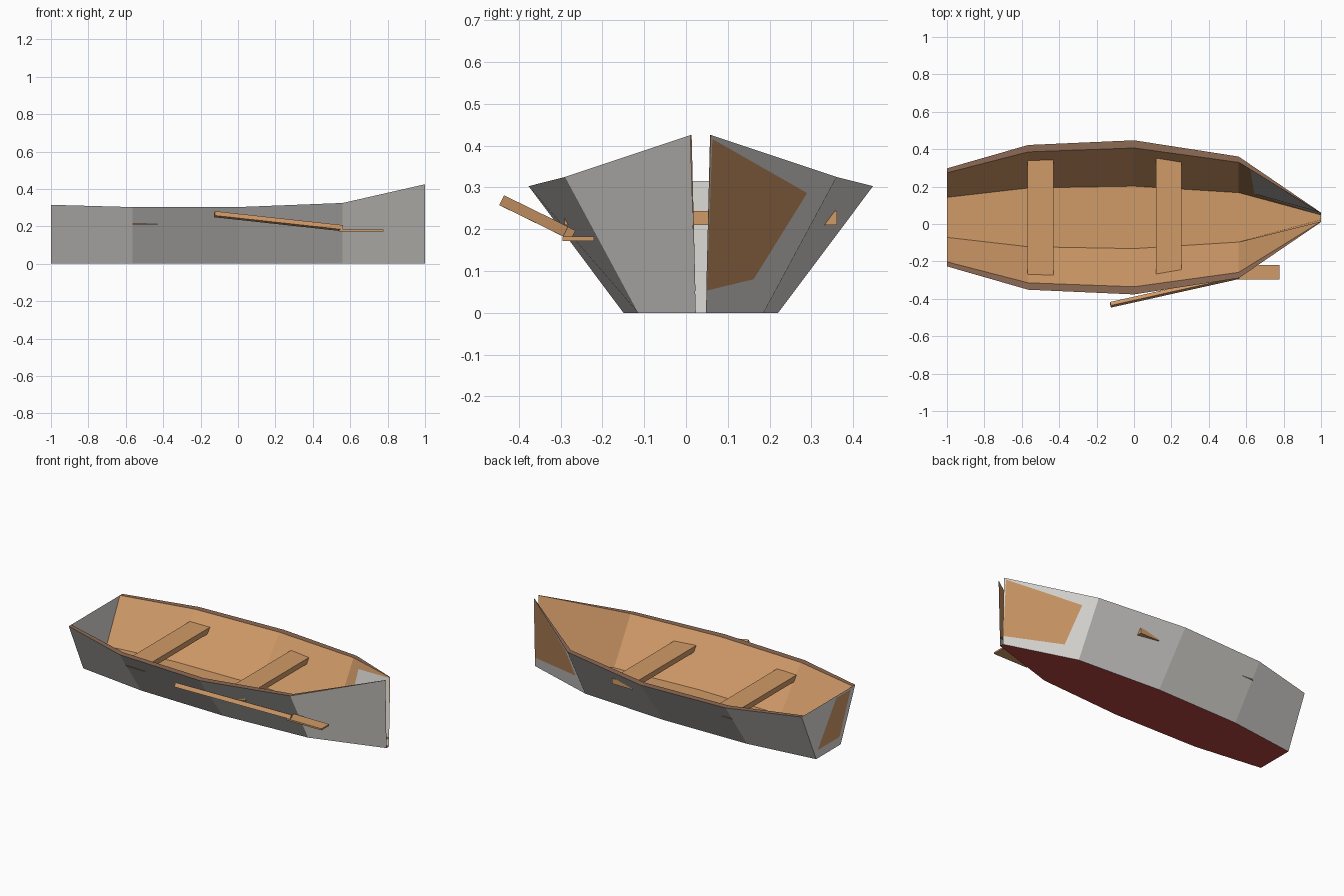
import bpy
from mathutils import Vector

cube = bpy.data.objects.get("Cube")
if cube:
    bpy.data.objects.remove(cube)


def material(name, rgb):
    m = bpy.data.materials.new(name)
    m.use_nodes = True
    m.diffuse_color = (*rgb, 1)
    m.node_tree.nodes["Principled BSDF"].inputs["Base Color"].default_value = (*rgb, 1)
    return m


GREY = material("hull_grey", (0.73, 0.71, 0.68))
WOOD = material("light_wood", (0.64, 0.325, 0.14))
RIM = material("dark_wood", (0.27, 0.145, 0.09))
RED = material("bottom_red", (0.46, 0.06, 0.05))


def mesh_object(name, verts, faces, mat):
    me = bpy.data.meshes.new(name)
    me.from_pydata(verts, [], faces)
    me.materials.append(mat)
    ob = bpy.data.objects.new(name, me)
    bpy.context.collection.objects.link(ob)
    return ob


def strip(name, low, high, mat, flip=False, rising=False):
    """Panels between two rows of points. A panel's first corner decides
    whether its twist folds along the rising or the falling diagonal."""
    n = len(low)
    faces = []
    for i in range(n - 1):
        a, b, c, d = i, i + 1, n + i + 1, n + i
        face = (a, b, c, d) if rising else (b, c, d, a)
        faces.append((face[0], *face[:0:-1]) if flip else face)
    return mesh_object(name, low + high, faces, mat)


def bar(name, start, end, width, height, mat, upward=(0, 0, 1)):
    """Rectangular bar between two points, rolled towards upward."""
    start, end = Vector(start), Vector(end)
    side = (end - start).cross(Vector(upward)).normalized() * width / 2
    up = side.cross(end - start).normalized() * height / 2
    verts = [p + side * s + up * u for p in (start, end)
             for s, u in ((-1, -1), (1, -1), (1, 1), (-1, 1))]
    faces = [(0, 1, 2, 3), (7, 6, 5, 4)]
    faces += [(k, k + 4, (k + 1) % 4 + 4, (k + 1) % 4) for k in range(4)]
    return mesh_object(name, verts, faces, mat)


# Hull sections from stern to bow
MID = 0.0355
FLOOR = 0.052
XS = (-1, -0.565, 0, 0.56, 1)
TOP_Z = (0.315, 0.303, 0.303, 0.325, 0.425)
OUT_TOP = (0.262, 0.387, 0.412, 0.325, 0.025)
OUT_LOW = (0.12, 0.175, 0.185, 0.15, 0.012)
IN_TOP = (0.238, 0.35, 0.371, 0.294, 0.022)
IN_LOW = (0.107, 0.157, 0.167, 0.132, 0.013)


def row(halves, heights, side):
    return [(x, MID + side * h, z) for x, h, z in zip(XS, halves, heights)]


ground = [0] * len(XS)
deck = [FLOOR] * len(XS)

# Outer planks, inner planks and rim on both sides
for side, label in ((-1, "right"), (1, "left")):
    left = side > 0
    keel, gunwale = row(OUT_LOW, ground, side), row(OUT_TOP, TOP_Z, side)
    inner_low, inner_top = row(IN_LOW, deck, side), row(IN_TOP, TOP_Z, side)
    strip(f"hull_side_{label}", keel, gunwale, GREY, flip=left, rising=left)
    strip(f"inner_side_{label}", inner_low, inner_top, WOOD,
          flip=not left, rising=not left)
    strip(f"rim_{label}", gunwale, inner_top, RIM, flip=left)

# Bottom and floor
strip("hull_bottom", row(OUT_LOW, ground, -1), row(OUT_LOW, ground, 1), RED, flip=True)
strip("floor", row(IN_LOW, deck, -1), row(IN_LOW, deck, 1), WOOD)

# Stern board with its wooden panel
mesh_object("stern_board",
            [(-1, MID + s * h[0], z) for h, z in ((OUT_LOW, 0), (OUT_TOP, TOP_Z[0]))
             for s in (-1, 1)],
            [(0, 2, 3, 1)], GREY)
mesh_object("stern_panel",
            [(-1.002, y, z) for y, z in
             ((0.143, FLOOR), (-0.07, FLOOR), (-0.18, 0.305), (-0.04, 0.305))],
            [(0, 1, 2, 3)], WOOD)

# Bench seats running through the planks
for label, x in (("rear", -0.5), ("front", 0.185)):
    bar(f"{label}_seat", (x, MID - 0.326, 0.227), (x, MID + 0.326, 0.227),
        0.137, 0.033, WOOD)

# Oar resting against the right side
bar("oar_shaft", (-0.126, -0.432, 0.265), (0.56, -0.279, 0.19), 0.021, 0.026, WOOD,
    upward=(0, 0.5, 1))
bar("oar_blade", (0.54, -0.258, 0.177), (0.778, -0.258, 0.177), 0.075, 0.01, WOOD)
